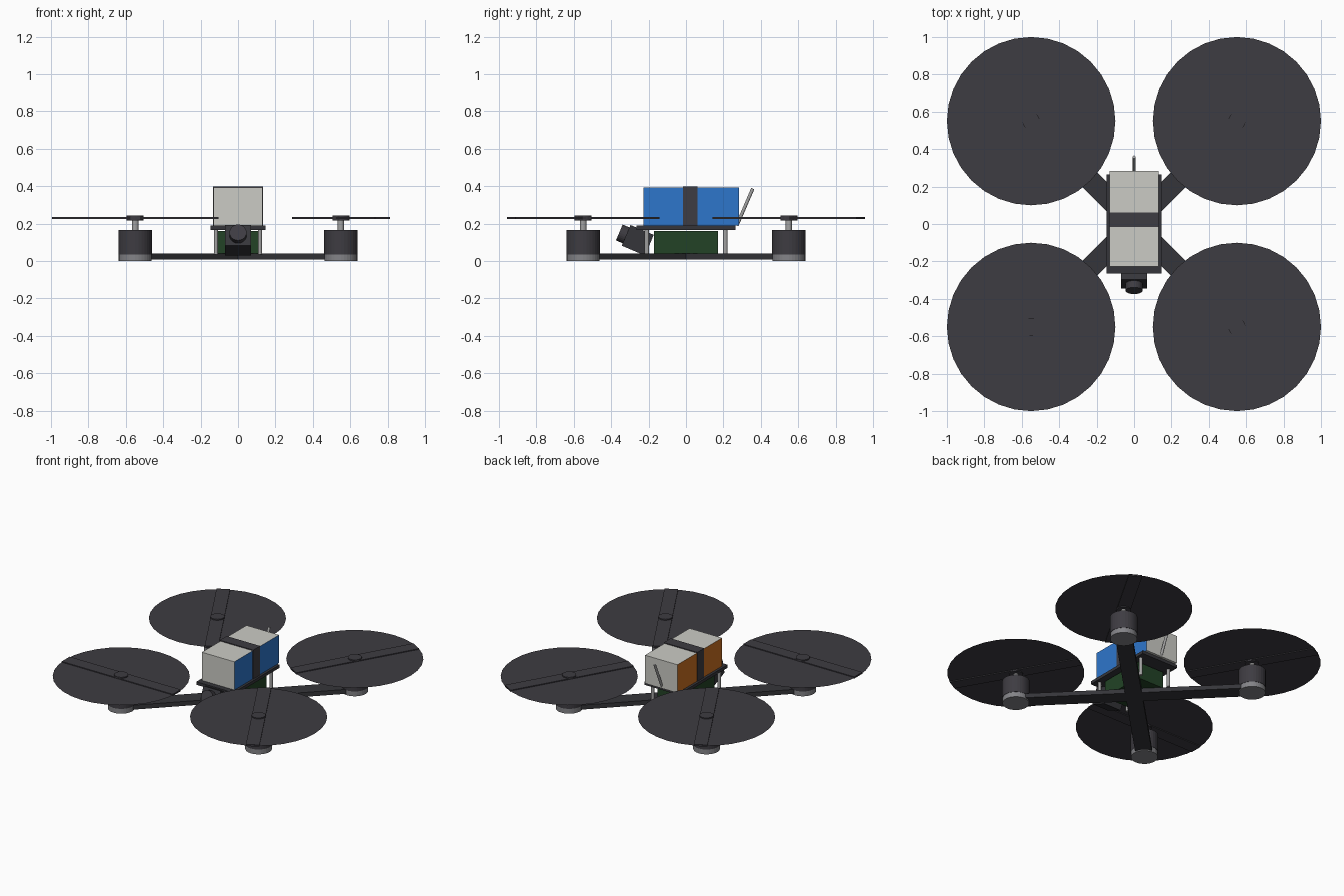
import bpy
import bmesh
from math import radians, sin, cos
from mathutils import Vector, Matrix

default = bpy.data.objects.get("Cube")
if default:
    bpy.data.objects.remove(default, do_unlink=True)


def material(name, r, g, b):
    m = bpy.data.materials.new(name)
    m.use_nodes = True
    m.diffuse_color = (r, g, b, 1)
    m.node_tree.nodes["Principled BSDF"].inputs["Base Color"].default_value = (r, g, b, 1)
    return m


charcoal = material("charcoal", .048, .045, .054)
carbon = material("carbon_black", .036, .036, .042)
steel = material("steel_grey", .23, .23, .245)
silver = material("silver", .36, .36, .36)
green = material("circuit_green", .016, .055, .019)
white = material("off_white", .6, .6, .56)
blue = material("blue", .027, .18, .6)
orange = material("orange", .6, .16, .015)


def finish(name, bm, mats, matrix):
    mesh = bpy.data.meshes.new(name)
    bm.to_mesh(mesh)
    bm.free()
    for m in mats:
        mesh.materials.append(m)
    obj = bpy.data.objects.new(name, mesh)
    obj.matrix_world = matrix
    bpy.context.collection.objects.link(obj)
    return obj


def box(name, centre, size, mat, rotation=None):
    bm = bmesh.new()
    bmesh.ops.create_cube(bm, size=1)
    bmesh.ops.scale(bm, vec=size, verts=bm.verts)
    return finish(name, bm, [mat], Matrix.Translation(centre) @ (rotation or Matrix()))


def rod(name, start, end, radius, mat, sides=32):
    start, end = Vector(start), Vector(end)
    axis = end - start
    bm = bmesh.new()
    bmesh.ops.create_cone(bm, cap_ends=True, segments=sides, radius1=radius,
                          radius2=radius, depth=axis.length)
    turn = axis.to_track_quat('Z', 'Y').to_matrix().to_4x4()
    return finish(name, bm, [mat], Matrix.Translation((start + end) / 2) @ turn)


def spin(axis, degrees):
    return Matrix.Rotation(radians(degrees), 4, axis)


# Crossed frame arms
for name, angle in (("arm_rising", 45), ("arm_falling", -45)):
    box(name, (0, 0, .024), (1.56, .11, .032), carbon, spin('Z', angle))

# Motors and propellers, each with its own blade angle
corners = (("front_right", -1, -1, 0), ("front_left", 1, -1, 120),
           ("back_left", 1, 1, 60), ("back_right", -1, 1, 120))
for label, sx, sy, angle in corners:
    x, y = .55 * sx, .55 * sy

    def upright(part, low, high, radius, mat):
        rod(label + part, (x, y, low), (x, y, high), radius, mat)

    upright("_motor_base", 0, .036, .088, steel)
    upright("_motor_bell", .036, .165, .09, charcoal)
    upright("_motor_shaft", .165, .22, .017, silver)
    upright("_propeller_hub", .218, .244, .046, charcoal)
    box(label + "_blade", (x, y, .23), (.89, .09, .012), charcoal, spin('Z', angle))

    # Paper-thin swept disc
    bm = bmesh.new()
    bmesh.ops.create_circle(bm, cap_ends=True, segments=32, radius=.45)
    finish(label + "_rotor_disc", bm, [charcoal], Matrix.Translation((x, y, .23)))

    # Standoffs under the top plate
    rod(label + "_standoff", (.118 * sx, .21 * sy, .036), (.118 * sx, .21 * sy, .168),
        .011, silver, 12)

# Electronics and top plate
box("circuit_stack", (0, 0, .1), (.215, .34, .12), green)
box("top_plate", (0, 0, .178), (.296, .53, .022), carbon)

# Battery with coloured flanks
battery = box("battery", (0, .028, .291), (.26, .51, .204), white)
battery.data.materials.append(blue)
battery.data.materials.append(orange)
for face in battery.data.polygons:
    if abs(face.normal.x) > .9:
        face.material_index = 1 if face.normal.x > 0 else 2
box("battery_strap", (0, .022, .293), (.268, .078, .212), charcoal)

# Upward-tilted camera
tilt = 23
centre = Vector((0, -.258, .111))
forward = Vector((0, -cos(radians(tilt)), sin(radians(tilt))))
box("camera_body", centre, (.138, .135, .12), carbon, spin('X', -tilt))
rod("camera_lens", centre + forward * .06, centre + forward * .107, .046, charcoal, 24)

# Leaning antenna
rod("antenna", (0, .272, .19), (0, .357, .387), .009, silver, 12)
